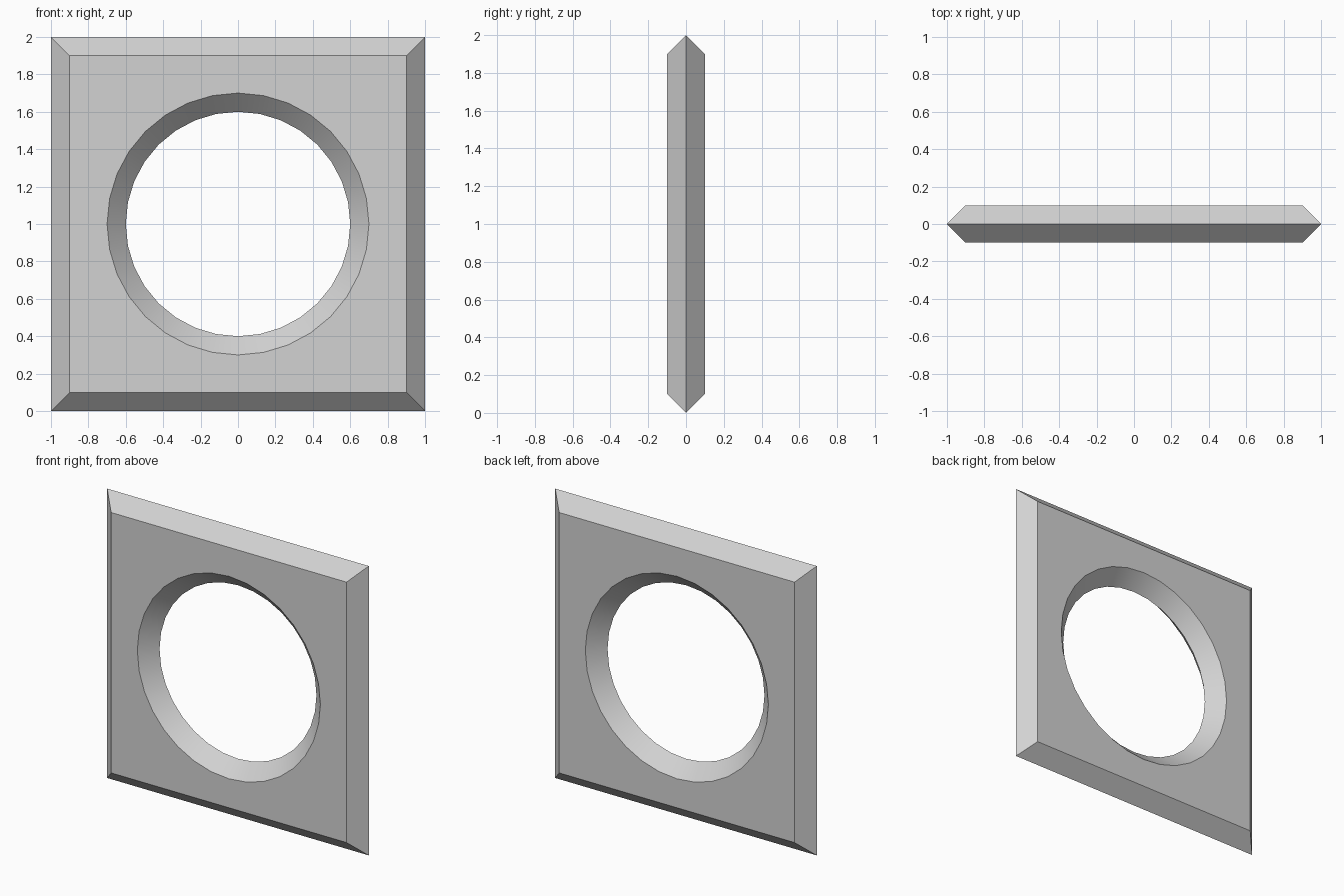
import bpy
import bmesh
from math import cos, sin, tau

HALF = 1.0        # half width of the square plate
DEPTH = 0.1       # half thickness, also the bevel width
HOLE = 0.6        # hole radius at its narrowest
SIDES = 32

if "Cube" in bpy.data.objects:
    bpy.data.objects.remove(bpy.data.objects["Cube"], do_unlink=True)

grey = bpy.data.materials.new("light grey")
grey.use_nodes = True
colour = (0.65, 0.65, 0.65, 1)
grey.diffuse_color = colour
grey.node_tree.nodes["Principled BSDF"].inputs["Base Color"].default_value = colour

bm = bmesh.new()


def square(half, y):
    corners = ((-1, -1), (1, -1), (1, 1), (-1, 1))
    return [bm.verts.new((half * x, y, HALF + half * z)) for x, z in corners]


def circle(radius, y):
    angles = [tau * i / SIDES for i in range(SIDES)]
    return [bm.verts.new((radius * cos(a), y, HALF + radius * sin(a))) for a in angles]


def bridge(a, b):
    for i in range(len(a)):
        j = (i + 1) % len(a)
        bm.faces.new((a[i], a[j], b[j], b[i]))


def loop_edges(ring):
    return [bm.edges.get((ring[i - 1], ring[i])) for i in range(len(ring))]


# Front half: outer bevel, flared hole and flat face between them
face_rim = square(HALF - DEPTH, -DEPTH)
hole_rim = circle(HOLE + DEPTH, -DEPTH)
bridge(square(HALF, 0), face_rim)
bridge(hole_rim, circle(HOLE, 0))
bmesh.ops.triangle_fill(bm, use_beauty=True, normal=(0, -1, 0),
                        edges=loop_edges(face_rim) + loop_edges(hole_rim))

# Back half mirrored and welded along the middle ridge
bmesh.ops.mirror(bm, geom=bm.verts[:] + bm.edges[:] + bm.faces[:],
                 axis='Y', merge_dist=0.0001)
bmesh.ops.remove_doubles(bm, verts=bm.verts[:], dist=0.0001)
bmesh.ops.recalc_face_normals(bm, faces=bm.faces[:])

mesh = bpy.data.meshes.new("square_plate")
bm.to_mesh(mesh)
bm.free()
mesh.materials.append(grey)
plate = bpy.data.objects.new("square_plate_with_round_hole", mesh)
bpy.context.collection.objects.link(plate)

# Smooth hole wall, crisp bevels
bpy.ops.object.select_all(action='DESELECT')
plate.select_set(True)
bpy.context.view_layer.objects.active = plate
bpy.ops.object.shade_smooth_by_angle(angle=tau / 12)
